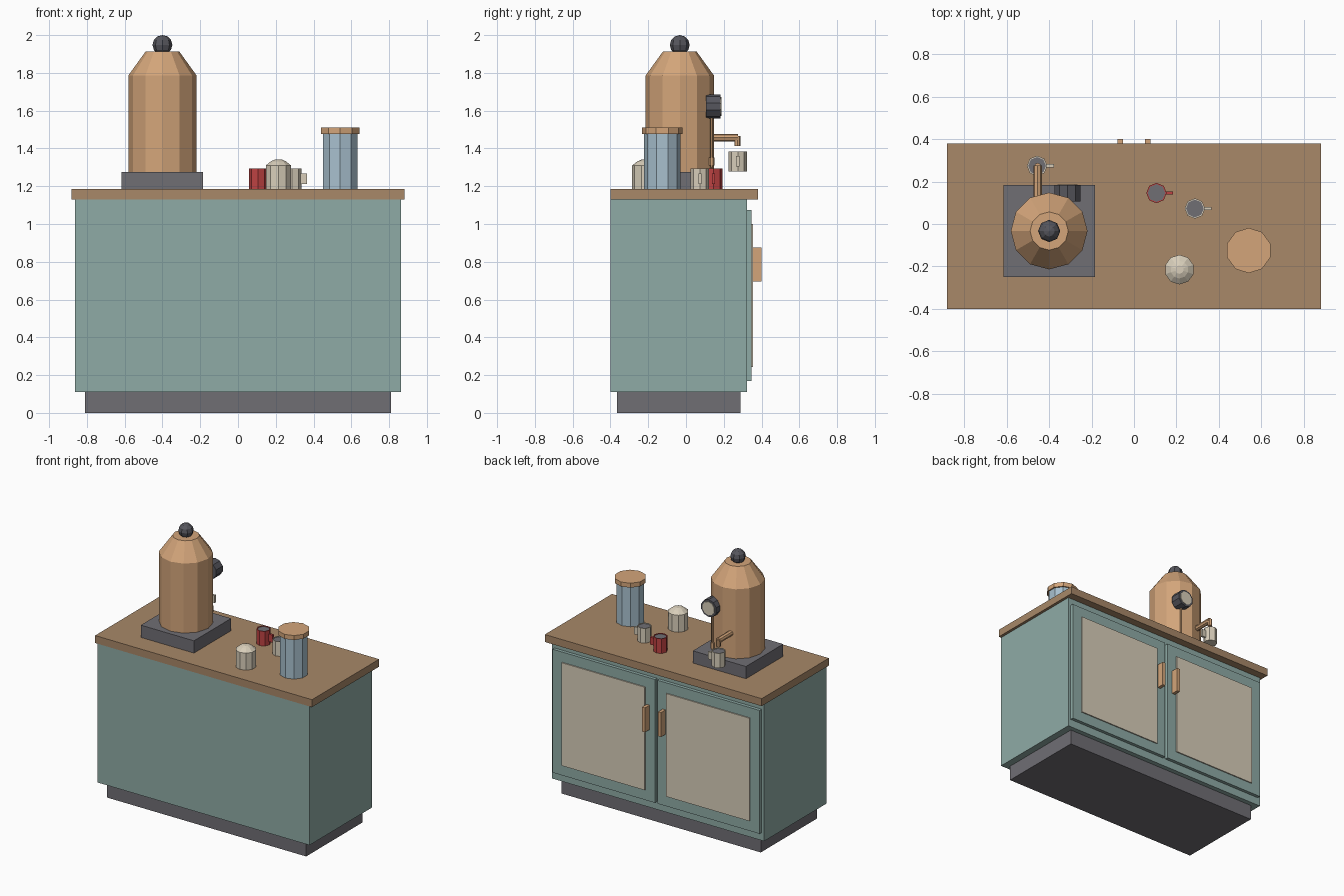
import bpy, math
from mathutils import Matrix, Vector

if "Cube" in bpy.data.objects:
    bpy.data.objects.remove(bpy.data.objects["Cube"])


def lin(c):
    c /= 255
    return c / 12.92 if c <= 0.04045 else ((c + 0.055) / 1.055) ** 2.4


def material(name, r, g, b):
    m = bpy.data.materials.new(name)
    m.diffuse_color = (lin(r), lin(g), lin(b), 1)
    m.use_nodes = True
    m.node_tree.nodes["Principled BSDF"].inputs["Base Color"].default_value = m.diffuse_color
    return m


TEAL = material("teal_paint", 143, 171, 166)
WOOD = material("brown_wood", 168, 136, 104)
COPPER = material("copper", 211, 165, 122)
DARK = material("dark_grey", 112, 110, 116)
BLACK = material("charcoal", 86, 86, 93)
CREAM = material("cream", 216, 206, 186)
RED = material("red_enamel", 190, 66, 66)
BLUE = material("pale_blue", 168, 192, 206)


def make(name, verts, faces, mat):
    me = bpy.data.meshes.new(name)
    me.from_pydata(verts, [], faces)
    me.materials.append(mat)
    ob = bpy.data.objects.new(name, me)
    bpy.context.collection.objects.link(ob)
    return ob


def box(name, x0, x1, y0, y1, z0, z1, mat):
    v = [(x, y, z) for z in (z0, z1) for x, y in ((x0, y0), (x1, y0), (x1, y1), (x0, y1))]
    f = [(3, 2, 1, 0), (4, 5, 6, 7)] + [(i, (i + 1) % 4, (i + 1) % 4 + 4, i + 4) for i in range(4)]
    return make(name, v, f, mat)


def lathe(name, center, profile, sides, mat, axis="Z"):
    """Revolve (radius, height) points, capped at both ends."""
    rot = Matrix.Rotation(-math.pi / 2, 3, "X") if axis == "Y" else Matrix.Identity(3)
    verts, faces = [], []
    for r, h in profile:
        for i in range(sides):
            a = math.pi / 2 + 2 * math.pi * i / sides
            verts.append(rot @ Vector((r * math.cos(a), r * math.sin(a), h)) + Vector(center))
    for k in range(len(profile) - 1):
        for i in range(sides):
            j = (i + 1) % sides
            faces.append((k * sides + i, k * sides + j, (k + 1) * sides + j, (k + 1) * sides + i))
    faces.append(tuple(reversed(range(sides))))
    faces.append(tuple(range((len(profile) - 1) * sides, len(profile) * sides)))
    return make(name, verts, faces, mat)


# Cabinet
box("plinth", -0.81, 0.81, -0.365, 0.288, 0, 0.11, DARK)
box("cabinet_body", -0.862, 0.862, -0.4, 0.323, 0.11, 1.13, TEAL)
box("countertop", -0.882, 0.882, -0.4, 0.38, 1.13, 1.185, WOOD)
for side, s in (("left", -1), ("right", 1)):
    def span(a, b):
        return sorted((s * a, s * b))
    box(side + "_door", *span(0.01, 0.842), 0.32, 0.347, 0.168, 1.075, TEAL)
    box(side + "_door_panel", *span(0.087, 0.765), 0.345, 0.355, 0.243, 1.0, CREAM)
    box(side + "_door_handle", *span(0.053, 0.077), 0.345, 0.4, 0.695, 0.875, COPPER)

# Boiler urn
UX, UY = -0.4, -0.033
box("urn_base", UX - 0.216, UX + 0.216, UY - 0.216, UY + 0.216, 1.185, 1.275, DARK)
lathe("urn", (UX, UY, 0), [(0.181, 1.275), (0.181, 1.786), (0.09, 1.912)], 12, COPPER)
R = 0.052
lathe("urn_knob", (UX, UY, 1.948),
      [(R * math.cos(math.radians(a)) + 0.0005, R * math.sin(math.radians(a)))
       for a in (-90, -60, -30, 0, 30, 60, 90)], 8, BLACK)

# Gauge and sight pipe
lathe("gauge", (-0.313, 0.105, 1.622), [(0.064, 0), (0.064, 0.078)], 10, BLACK, "Y")
lathe("gauge_face", (-0.313, 0.18, 1.622), [(0.05, 0), (0.05, 0.007)], 10, CREAM, "Y")
lathe("sight_pipe", (-0.31, 0.136, 0), [(0.007, 1.3), (0.007, 1.6)], 6, COPPER)
lathe("pipe_fitting", (-0.31, 0.136, 0), [(0.014, 1.31), (0.014, 1.352)], 6, COPPER)

# Tap
lathe("tap", (-0.454, 0.1, 1.457), [(0.02, 0), (0.02, 0.175)], 8, COPPER, "Y")
lathe("tap_spout", (-0.454, 0.272, 0), [(0.016, 1.414), (0.016, 1.465)], 8, COPPER)


# Mugs
def mug(name, x, y, z, mat):
    lathe(name, (x, y, z), [(0.048, 0), (0.048, 0.108), (0.042, 0.108), (0.042, 0.1)], 8, mat)
    lathe(name + "_drink", (x, y, z), [(0.042, 0.098), (0.042, 0.103)], 8, DARK)
    box(name + "_handle", x + 0.04, x + 0.079, y - 0.008, y + 0.008, z + 0.027, z + 0.082, mat)


mug("tap_mug", -0.457, 0.274, 1.277, CREAM)
mug("red_mug", 0.106, 0.146, 1.185, RED)
mug("cream_mug", 0.287, 0.073, 1.185, CREAM)

# Sugar bowl and storage jar
lathe("sugar_bowl", (0.214, -0.215, 0),
      [(0.07, 1.185), (0.07, 1.31), (0.042, 1.332), (0.02, 1.341)], 10, CREAM)
lathe("jar", (0.541, -0.125, 0), [(0.097, 1.185), (0.097, 1.477)], 10, BLUE)
lathe("jar_lid", (0.541, -0.125, 0), [(0.107, 1.477), (0.107, 1.51)], 10, COPPER)
